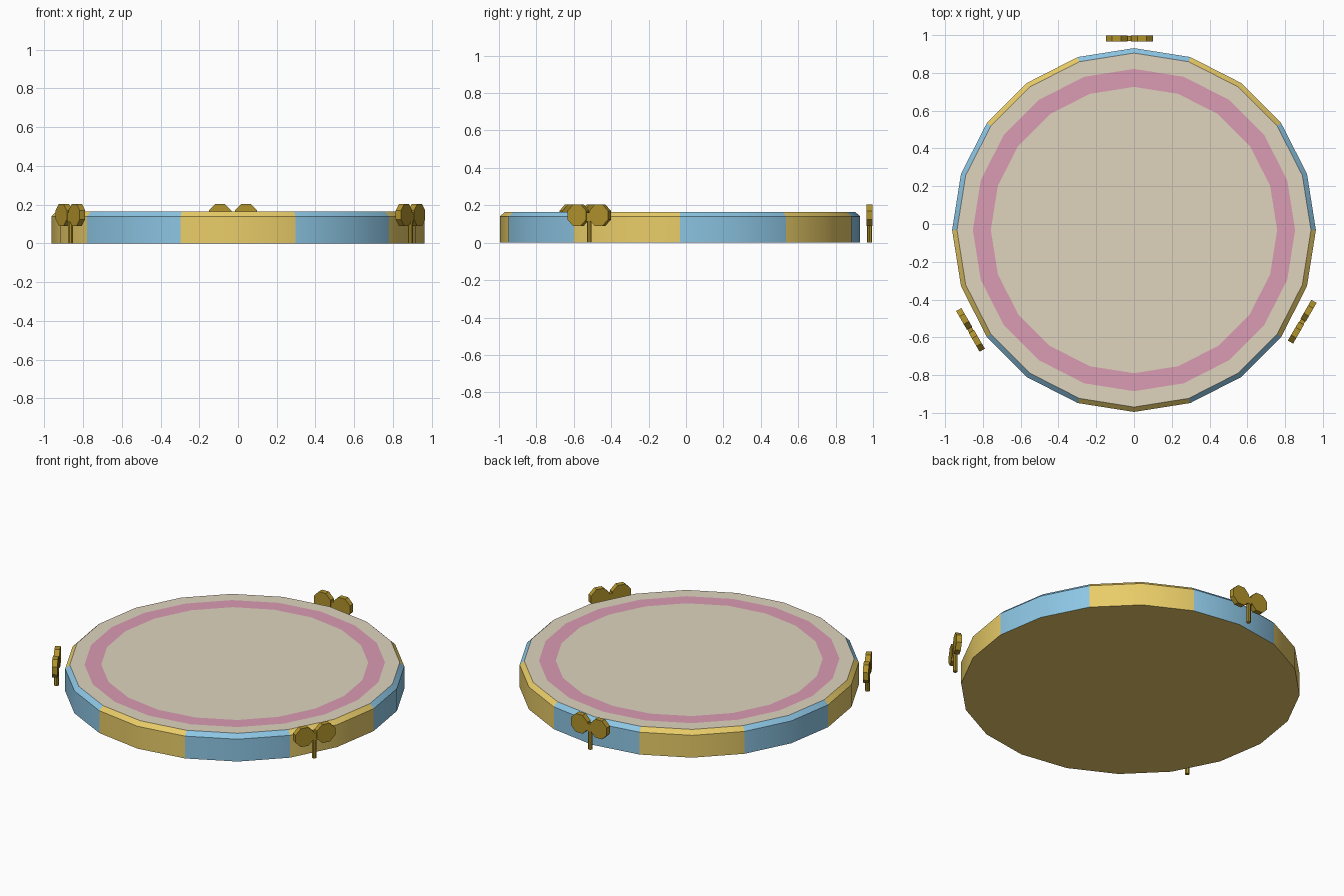
import bpy, bmesh
from math import cos, sin, pi, radians
from mathutils import Matrix

if "Cube" in bpy.data.objects:
    bpy.data.objects.remove(bpy.data.objects["Cube"])

CY, N = -0.032, 20


def mat(name, rgb):
    m = bpy.data.materials.new(name)
    m.diffuse_color = [(c / 255) ** 2.2 for c in rgb] + [1]
    m.use_nodes = True
    m.node_tree.nodes["Principled BSDF"].inputs["Base Color"].default_value = m.diffuse_color
    return m


YELLOW = mat("yellow", (232, 203, 104))
BLUE = mat("blue", (140, 197, 228))
CREAM = mat("cream", (222, 211, 188))
PINK = mat("pink", (217, 153, 178))
GOLD = mat("gold", (176, 146, 48))


def finish(name, bm, mats, smooth=False):
    me = bpy.data.meshes.new(name)
    bmesh.ops.recalc_face_normals(bm, faces=bm.faces)
    bm.to_mesh(me)
    bm.free()
    for m in mats:
        me.materials.append(m)
    ob = bpy.data.objects.new(name, me)
    bpy.context.collection.objects.link(ob)
    if smooth:
        bpy.ops.object.select_all(action='DESELECT')
        ob.select_set(True)
        bpy.context.view_layer.objects.active = ob
        bpy.ops.object.shade_smooth_by_angle(angle=radians(30))
    return ob


def lathe(name, profile, mats, pick, cap, smooth=False):
    """Rings of N points joined by quads; pick(row, column) gives the material."""
    bm = bmesh.new()
    rings = [[bm.verts.new((r * cos(2 * pi * k / N), CY + r * sin(2 * pi * k / N), z))
              for k in range(N)] for r, z in profile]
    for i in range(len(rings) - 1):
        a, b = rings[i], rings[i + 1]
        for k in range(N):
            j = (k + 1) % N
            bm.faces.new((a[k], a[j], b[j], b[k])).material_index = pick(i, k)
    bm.faces.new(rings[cap])
    return finish(name, bm, mats, smooth)


# Drum body: panels alternate every two sides, with a chamfered top edge and closed bottom
lathe("drum_body", [(0.963, 0), (0.963, 0.14), (0.937, 0.165)],
      [YELLOW, BLUE], lambda i, k: 1 - (k // 2) % 2, 0, True)

# Drum head: cream skin with a pink ring
head = lathe("drum_head", [(0.937, 0.165), (0.853, 0.165), (0.758, 0.165)],
             [CREAM, PINK], lambda i, k: i, -1)
for p in head.data.polygons:
    if p.normal.z < 0:
        p.flip()


# Tuning keys: two octagonal wings, a hub and a thin rod
def tuning_key(name, degrees):
    bm = bmesh.new()
    stand = Matrix.Rotation(pi / 2, 4, 'X')
    for x in (-0.067, 0.067):
        bmesh.ops.create_cone(
            bm, cap_ends=True, segments=8, radius1=0.062, radius2=0.062, depth=0.032,
            matrix=Matrix.Translation((x, 0, 0.147)) @ stand @ Matrix.Rotation(pi / 8, 4, 'Z'))
    bmesh.ops.create_cube(bm, size=1, matrix=Matrix.Translation((0, 0, 0.138))
                          @ Matrix.Diagonal((0.06, 0.026, 0.045, 1)))
    bmesh.ops.create_cone(bm, cap_ends=True, segments=8, radius1=0.013, radius2=0.013,
                          depth=0.13, matrix=Matrix.Translation((0, 0, 0.065)))
    place = (Matrix.Translation((0, CY, 0)) @ Matrix.Rotation(radians(degrees - 90), 4, 'Z')
             @ Matrix.Translation((-0.025, 1.014, 0)))
    bmesh.ops.transform(bm, matrix=place, verts=bm.verts)
    finish(name, bm, [GOLD])


for name, angle in (("back", 90), ("left", 210), ("right", 330)):
    tuning_key(name + "_tuning_key", angle)
